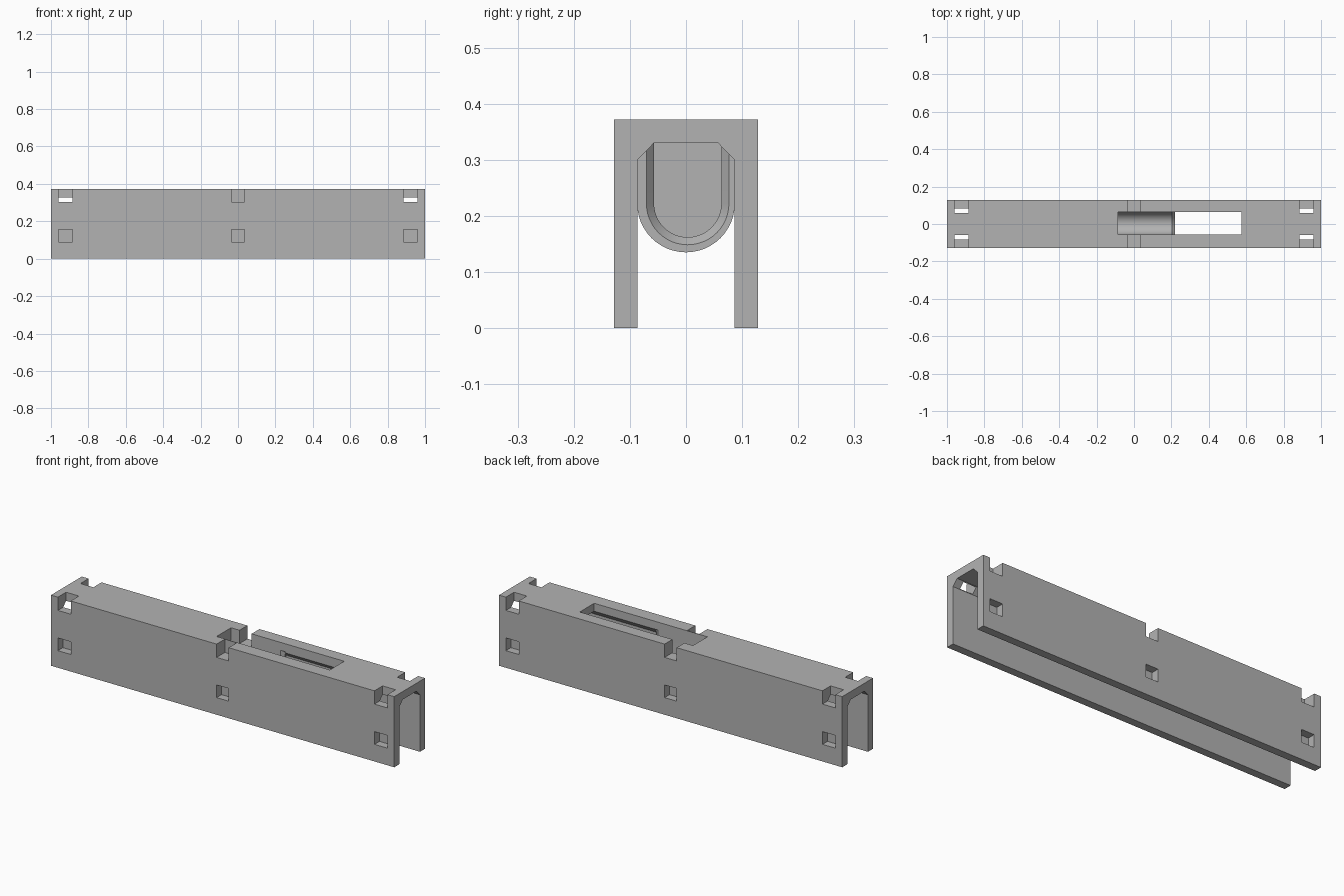
import bpy, bmesh, math

cube = bpy.data.objects.get("Cube")
if cube:
    bpy.data.objects.remove(cube, do_unlink=True)

# One plain grey for everything
GREY = (0.45, 0.45, 0.45, 1)
grey = bpy.data.materials.new("plain grey")
grey.use_nodes = True
grey.diffuse_color = GREY
grey.node_tree.nodes["Principled BSDF"].inputs["Base Color"].default_value = GREY

HALF_W, INNER, HEIGHT, CEILING = 0.128, 0.086, 0.372, 0.33
ABOVE = HEIGHT + 0.05


def loft(name, start, end, x0, x1):
    """Solid between two matching (y, z) outlines along x."""
    bm = bmesh.new()
    a = [bm.verts.new((x0, y, z)) for y, z in start]
    b = [bm.verts.new((x1, y, z)) for y, z in end]
    bm.faces.new(a)
    bm.faces.new(b)
    n = len(a)
    for i in range(n):
        j = (i + 1) % n
        bm.faces.new((a[i], a[j], b[j], b[i]))
    bmesh.ops.recalc_face_normals(bm, faces=bm.faces)
    mesh = bpy.data.meshes.new(name)
    bm.to_mesh(mesh)
    bm.free()
    mesh.materials.append(grey)
    obj = bpy.data.objects.new(name, mesh)
    bpy.context.collection.objects.link(obj)
    return obj


def box(name, x0, x1, y0, y1, z0, z1):
    outline = [(y0, z0), (y1, z0), (y1, z1), (y0, z1)]
    return loft(name, outline, outline, x0, x1)


def u_outline(radius, top, centre_y=0.0, centre_z=0.222, steps=24):
    """Round-bottomed outline with straight sides up to a flat top."""
    arc = [(centre_y - radius * math.cos(math.pi * i / steps),
            centre_z - radius * math.sin(math.pi * i / steps)) for i in range(steps + 1)]
    return arc + [(centre_y + radius, top), (centre_y - radius, top)]


def combine(target, tool, operation):
    mod = target.modifiers.new(operation.lower(), 'BOOLEAN')
    mod.operation, mod.solver, mod.object = operation, 'EXACT', tool
    bpy.context.view_layer.objects.active = target
    bpy.ops.object.modifier_apply(modifier=mod.name)
    bpy.data.objects.remove(tool, do_unlink=True)


# Channel: two walls and a roof with chamfered inner corners
half = [(HALF_W, 0), (HALF_W, HEIGHT)]
inner = [(0.057, CEILING), (INNER, 0.3), (INNER, 0)]
profile = half + [(-y, z) for y, z in reversed(half)]
profile += [(-y, z) for y, z in reversed(inner)] + inner
channel = loft("channel_body", profile, profile, -1, 1)

# Round-bottomed trough hanging under the roof
outer = u_outline(INNER + 0.001, CEILING + 0.02)
combine(channel, loft("trough", outer, outer, -0.11, 0.22), 'UNION')

# Trough cavity, its flared mouth and the long roof slot
cavity = u_outline(0.06, ABOVE, 0.003)
combine(channel, loft("cavity_cutter", cavity, cavity, -0.085, 0.23), 'DIFFERENCE')
mouth_in = u_outline(0.06, CEILING, 0.003)
mouth_out = u_outline(0.082, CEILING, 0.003)
combine(channel, loft("mouth_cutter", mouth_in, mouth_out, 0.204, 0.23), 'DIFFERENCE')
combine(channel, box("slot_cutter", 0.1, 0.575, -0.057, 0.063, 0.3, ABOVE), 'DIFFERENCE')

# Square holes through the walls, with edge notches above them
for x0, x1 in ((-0.96, -0.885), (-0.035, 0.035), (0.885, 0.96)):
    for side in (-1, 1):
        y0, y1 = sorted((side * 0.06, side * 0.2))
        combine(channel, box("notch_cutter", x0, x1, y0, y1, 0.302, ABOVE), 'DIFFERENCE')
        y0, y1 = sorted((side * (INNER + 0.0005), side * 0.2))
        combine(channel, box("hole_cutter", x0, x1, y0, y1, 0.09, 0.157), 'DIFFERENCE')

# Smooth the trough curve and keep the edges sharp
bpy.ops.object.select_all(action='DESELECT')
channel.select_set(True)
bpy.context.view_layer.objects.active = channel
bpy.ops.object.shade_smooth_by_angle(angle=math.radians(30))
